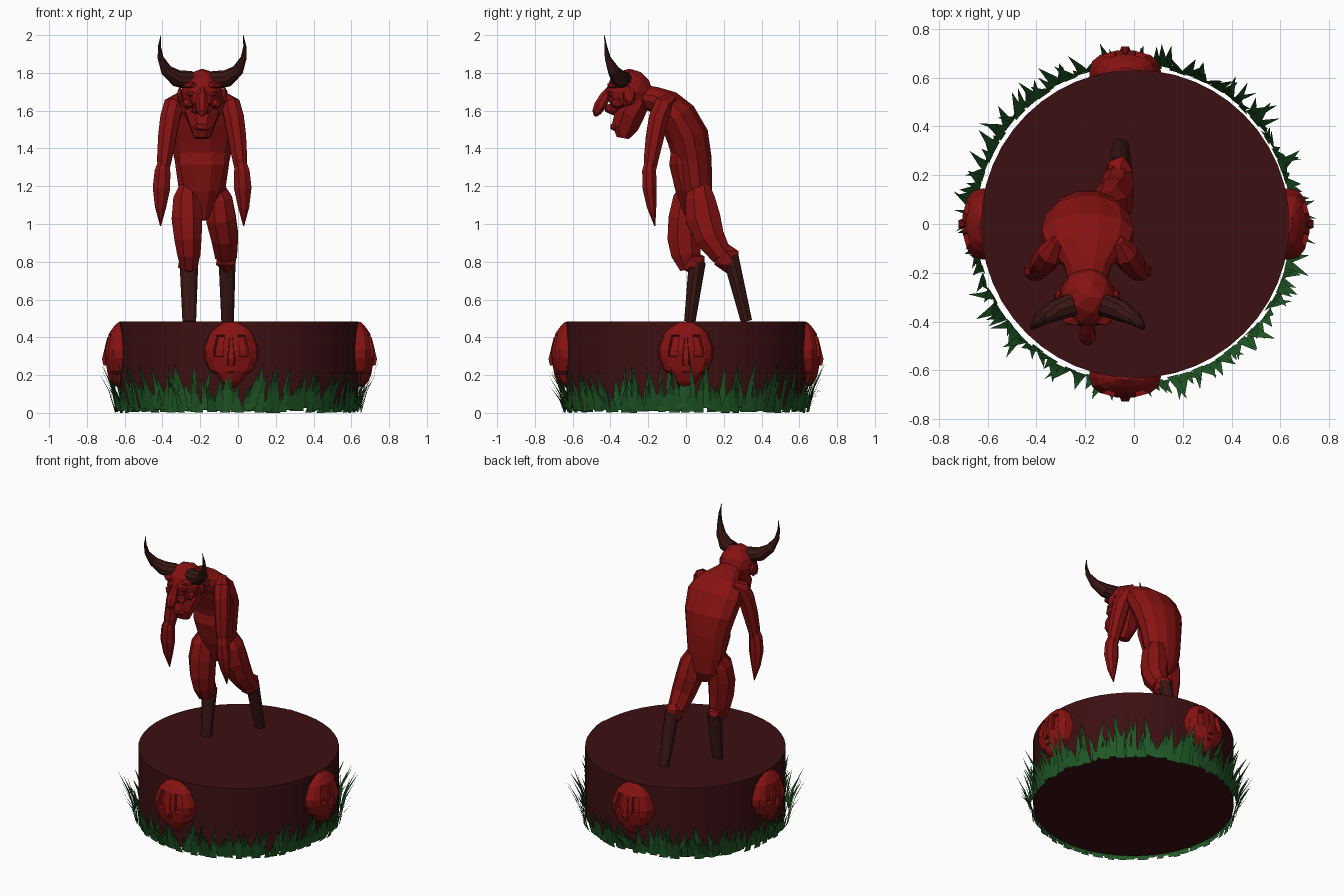
import bpy, bmesh, math, random
from mathutils import Vector, Matrix

if "Cube" in bpy.data.objects:
    bpy.data.objects.remove(bpy.data.objects["Cube"])

random.seed(4)
CX = -0.19  # figure centre line


def material(name, rgb):
    m = bpy.data.materials.new(name)
    m.diffuse_color = (*rgb, 1)
    m.use_nodes = True
    m.node_tree.nodes["Principled BSDF"].inputs["Base Color"].default_value = m.diffuse_color
    return m


RED = material("red skin", (0.24, 0.006, 0.006))
DARK = material("dark maroon", (0.046, 0.005, 0.006))
HORN = material("dark brown horn", (0.04, 0.008, 0.007))
GREEN = material("grass green", (0.015, 0.10, 0.02))


def finish(bm, name, mat, normals=True):
    if normals:
        bmesh.ops.recalc_face_normals(bm, faces=bm.faces)
    me = bpy.data.meshes.new(name)
    bm.to_mesh(me)
    bm.free()
    me.materials.append(mat)
    ob = bpy.data.objects.new(name, me)
    bpy.context.collection.objects.link(ob)
    return ob


def skin_rings(bm, rings):
    rows = [[bm.verts.new(p) for p in r] for r in rings]
    n = len(rows[0])
    faces = []
    for a, b in zip(rows, rows[1:]):
        faces.append([bm.faces.new((a[i], a[(i + 1) % n], b[(i + 1) % n], b[i])) for i in range(n)])
    bm.faces.new(rows[0])
    bm.faces.new(rows[-1])
    return faces


# loft of ellipses along a path of (x, y, z, half width, half depth)
def tube(name, pts, mat, n=8, side=1, ref=(1, 0, 0)):
    bm = bmesh.new()
    ctr = [Vector((CX + side * p[0], p[1], p[2])) for p in pts]
    rings = []
    for i, p in enumerate(pts):
        t = (ctr[min(i + 1, len(pts) - 1)] - ctr[max(i - 1, 0)]).normalized()
        u = Vector(ref)
        u = (u - t * u.dot(t)).normalized()
        v = t.cross(u)
        rx, ry = p[3], p[-1]
        rings.append([ctr[i] + u * rx * math.cos(a) + v * ry * math.sin(a)
                      for a in (2 * math.pi * (k + 0.5) / n for k in range(n))])
    skin_rings(bm, rings)
    return finish(bm, name, mat)


def ball(name, loc, size, mat, sub=2, side=1):
    bm = bmesh.new()
    bmesh.ops.create_icosphere(bm, subdivisions=sub, radius=1)
    m = Matrix.Translation((CX + side * loc[0], loc[1], loc[2])) @ Matrix.Diagonal((*size, 1))
    bmesh.ops.transform(bm, matrix=m, verts=bm.verts)
    return finish(bm, name, mat)


# round base
bm = bmesh.new()
bmesh.ops.create_cone(bm, cap_ends=True, segments=48, radius1=0.632, radius2=0.632, depth=0.46)
bmesh.ops.translate(bm, vec=(0.005, 0, 0.255), verts=bm.verts)
finish(bm, "base", DARK)

# carved faces on the base wall: half-ellipse rows (z, half width, depth)
ROWS = [(.14, .03, .03), (.165, .055, .055), (.20, .075, .07), (.225, .115, .075), (.29, .143, .085),
        (.335, .146, .085), (.42, .115, .065), (.455, .08, .04), (.482, .03, .012)]
ANG = [math.radians(a) for a in (0, 22, 45, 76, 104, 135, 158, 180)]
for k in range(4):
    bm = bmesh.new()
    rings = []
    for z, w, d in ROWS:
        arc = [(w * math.cos(a), -0.628 - d * math.sin(a) ** 0.8 if 0 < a < 3.1 else -0.628, z) for a in ANG]
        back = [(-w, -0.58, z), (w, -0.58, z)]
        rings.append([Vector(p) for p in arc + back])
    f = skin_rings(bm, rings)
    bmesh.ops.recalc_face_normals(bm, faces=bm.faces)
    for group in ([f[4][2], f[5][2]], [f[4][4], f[5][4]], [f[2][3]]):  # sockets and mouth
        bmesh.ops.inset_region(bm, faces=group, thickness=0.01, depth=0)
        bmesh.ops.inset_region(bm, faces=group, thickness=0.004, depth=-0.025)
    # nose wedge
    nose = [[Vector((sx * w, y, z)) for sx, y in ((-1, -0.69), (1, -0.69), (0.5, yf), (-0.5, yf))]
            for z, w, yf in ((.25, .025, -.72), (.285, .03, -.728), (.40, .014, -.70))]
    skin_rings(bm, nose)
    off = Matrix.Translation((0.008, 0, 0)) @ Matrix.Rotation(k * math.pi / 2, 4, 'Z')
    shift = Matrix.Translation((-0.03 if k % 2 == 0 else 0, 0, 0))
    if k % 2 == 0:
        off = Matrix.Translation((-0.036, 0, 0)) @ Matrix.Rotation(k * math.pi / 2, 4, 'Z')
    bmesh.ops.transform(bm, matrix=off, verts=bm.verts)
    finish(bm, f"carved_face_{k + 1}", RED)

# ring of grass: folded blades leaning outward
bm = bmesh.new()
N = 190
for i in range(N):
    a = 2 * math.pi * (i + random.uniform(-.4, .4)) / N
    h = random.uniform(.10, .27)
    lean = random.uniform(.02, .11) * (0.5 + h * 2)
    r0 = random.uniform(.642, .656)
    z0 = random.uniform(0, .03)
    w = random.uniform(.018, .03)
    sway = random.uniform(-.05, .05)

    def at(da, dr, z):
        t = a + da / r0
        return bm.verts.new(((r0 + dr) * math.cos(t), (r0 + dr) * math.sin(t), z))
    l0, r_0 = at(-w, 0, z0), at(w, 0, z0)
    l1, r1 = at(sway * .3 - w * .6, lean * .35, z0 + h * .5), at(sway * .3 + w * .6, lean * .35, z0 + h * .5)
    tip = at(sway, lean, z0 + h)
    bm.faces.new((l0, r_0, r1, l1))
    bm.faces.new((l1, r1, tip))
finish(bm, "grass", GREEN, normals=False)

# hunched torso and belly
tube("torso", [(0, .07, 1.02, .03, .03), (0, .065, 1.09, .10, .07), (0, .05, 1.20, .13, .092),
               (0, .035, 1.34, .15, .105), (0, .01, 1.46, .178, .115), (0, -.045, 1.57, .195, .105),
               (0, -.10, 1.63, .17, .085), (0, -.17, 1.66, .10, .07), (0, -.26, 1.68, .075, .065)], RED, 12)
tube("belly", [(0, .03, 1.03, .035, .03), (0, .0, 1.18, .10, .06), (0, -.02, 1.32, .13, .075),
               (0, -.02, 1.385, .13, .065)], RED, 8)

# head
ball("skull", (0, -.30, 1.70), (.115, .125, .122), RED)
tube("jaw", [(0, -.25, 1.66, .10, .07), (0, -.30, 1.58, .095, .085), (0, -.325, 1.51, .065, .075),
             (0, -.335, 1.455, .045, .035)], RED, 8)
ball("lower_lip", (0, -.375, 1.515), (.05, .03, .025), RED, 1)
ball("muzzle", (0, -.385, 1.61), (.065, .05, .035), RED, 1)
tube("nose", [(0, -.385, 1.73, .018, .02), (0, -.425, 1.68, .025, .03), (0, -.455, 1.625, .037, .035),
              (0, -.475, 1.59, .028, .025), (0, -.48, 1.57, .008, .008)], RED, 8)

for s, label in ((-1, "left"), (1, "right")):
    ball(label + "_brow", (.06, -.385, 1.735), (.05, .035, .02), RED, 1, s)
    ball(label + "_cheek", (.075, -.36, 1.64), (.035, .04, .035), RED, 1, s)
    ball(label + "_eye", (.055, -.395, 1.69), (.025, .02, .02), RED, 1, s)
    ball(label + "_ear", (.118, -.30, 1.68), (.018, .035, .05), RED, 1, s)
    # horns
    tube(label + "_horn", [(.06, -.33, 1.76, .05), (.135, -.355, 1.772, .045), (.19, -.385, 1.815, .031),
                           (.22, -.415, 1.88, .016), (.226, -.425, 1.94, .008), (.218, -.432, 2.0, .001)],
         HORN, 10, s, (0, 1, 0))
    # arms
    tube(label + "_upper_arm", [(.12, -.07, 1.67, .03), (.15, -.12, 1.63, .055), (.17, -.145, 1.56, .056),
                                (.185, -.165, 1.46, .052), (.20, -.185, 1.34, .042), (.205, -.19, 1.27, .03)],
         RED, 8, s)
    tube(label + "_forearm", [(.205, -.19, 1.33, .03), (.21, -.195, 1.28, .045, .04), (.215, -.193, 1.19, .05, .04),
                              (.22, -.182, 1.09, .032, .027), (.22, -.165, .99, .003)], RED, 8, s)

# striding legs: thigh, knee, stump-like shin
tube("front_thigh", [(-.07, .04, 1.20, .05, .06), (-.08, .01, 1.13, .078, .085), (-.08, -.005, 1.03, .088, .095),
                     (-.075, -.01, .92, .078, .095), (-.07, 0, .84, .066, .085), (-.07, .015, .76, .045, .05)],
     RED, 8)
ball("front_knee", (-.07, .03, .80), (.065, .08, .065), RED, 1)
tube("front_shin", [(-.07, .06, .80, .052, .045), (-.068, .02, .483, .038, .03)], HORN, 10)
tube("rear_thigh", [(.07, .07, 1.20, .05, .06), (.09, .075, 1.13, .075, .085), (.10, .09, 1.03, .085, .10),
                    (.12, .125, .93, .077, .085), (.127, .19, .83, .062, .06)], RED, 8)
ball("rear_knee", (.13, .215, .82), (.063, .075, .08), RED, 1)
tube("rear_shin", [(.132, .235, .83, .048, .043), (.135, .32, .485, .035, .03)], HORN, 10)
